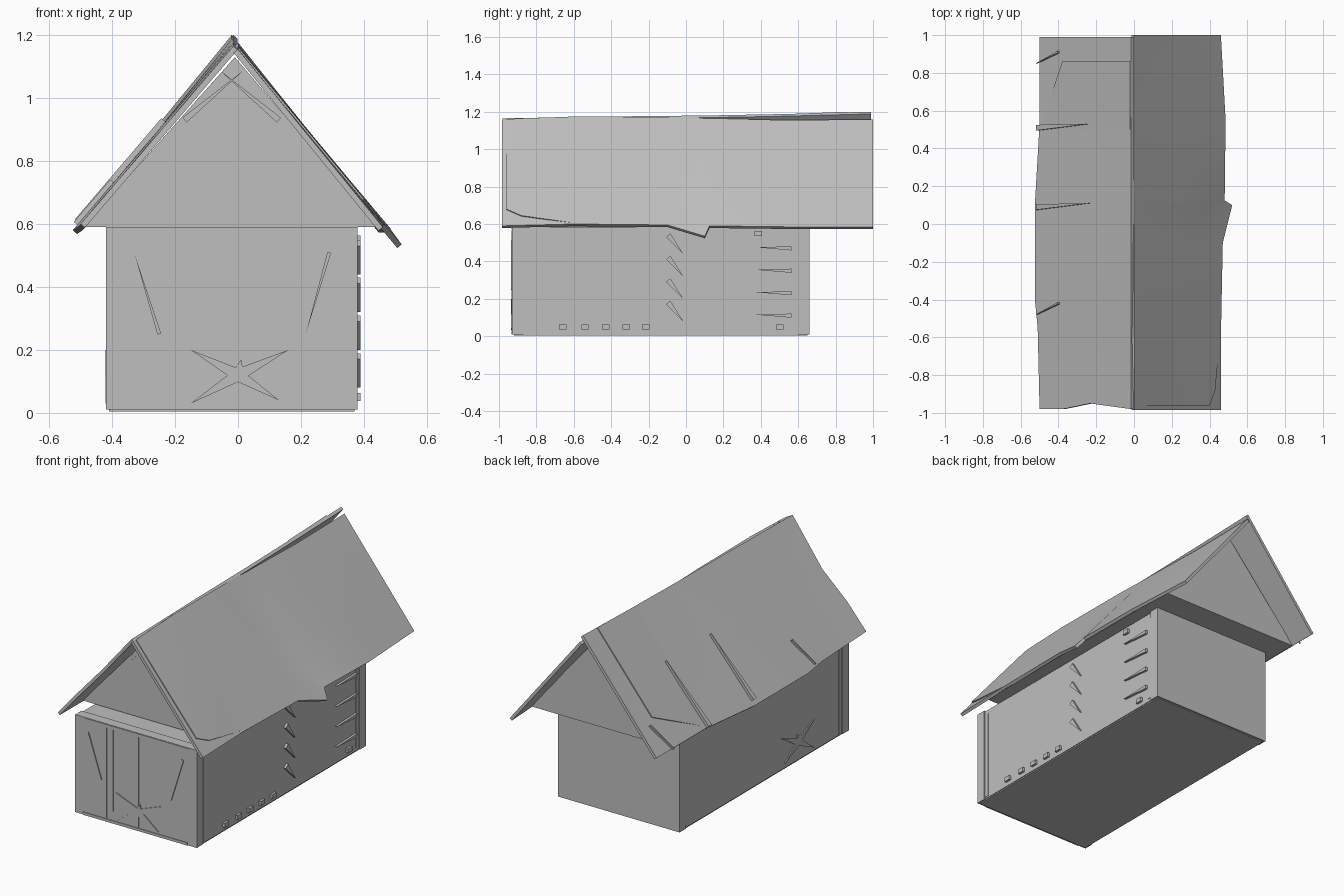
import bpy, bmesh
from mathutils import Vector

cube = bpy.data.objects.get("Cube")
if cube:
    bpy.data.objects.remove(cube, do_unlink=True)

# Single plain grey
GREY = (0.52, 0.52, 0.52, 1)
grey = bpy.data.materials.new("plain grey")
grey.use_nodes = True
grey.diffuse_color = GREY
grey.node_tree.nodes["Principled BSDF"].inputs["Base Color"].default_value = GREY


def add_object(name, bm):
    mesh = bpy.data.meshes.new(name)
    bm.to_mesh(mesh)
    bm.free()
    mesh.materials.append(grey)
    obj = bpy.data.objects.new(name, mesh)
    bpy.context.collection.objects.link(obj)
    return obj


def prism(name, points, offset):
    """Extrude a flat outline along an offset into a closed solid."""
    bm = bmesh.new()
    face = bm.faces.new([bm.verts.new(p) for p in points])
    new = bmesh.ops.extrude_face_region(bm, geom=[face])["geom"]
    verts = [g for g in new if isinstance(g, bmesh.types.BMVert)]
    bmesh.ops.translate(bm, verts=verts, vec=offset)
    bmesh.ops.recalc_face_normals(bm, faces=bm.faces)
    return add_object(name, bm)


def box(name, x0, x1, y0, y1, z0, z1):
    return prism(name, [(x0, y0, z0), (x1, y0, z0), (x1, y1, z0), (x0, y1, z0)],
                 (0, 0, z1 - z0))


# Each surface maps 2D drawing positions to 3D, with an outward direction
SURFACES = {
    "front": (lambda u, v: (u, -0.929, v), Vector((0, -1, 0))),
    "gable": (lambda u, v: (u, -0.759, v), Vector((0, -1, 0))),
    "right": (lambda u, v: (0.374, u, v), Vector((1, 0, 0))),
    "left": (lambda u, v: (-0.414, u, v), Vector((-1, 0, 0))),
    "roof": (lambda u, v: (-0.02 - 0.5 * v, u, 1.17 - 0.585 * v),
             Vector((-0.76, 0, 0.65))),
}


def plate(name, surface, points, depth=0.007):
    place, out = SURFACES[surface]
    return prism(name, [place(*p) for p in points], out * depth)


def sliver(name, surface, start, end, width, depth=0.007):
    """Tapered splinter, wide at the start and pointed at the end."""
    a, b = Vector(start), Vector(end)
    d = (b - a).normalized()
    side = Vector((-d.y, d.x)) * width / 2
    return plate(name, surface, [a + side, b, a - side], depth)


def strip(name, surface, u0, u1, v0, v1, depth=0.005):
    return plate(name, surface, [(u0, v0), (u1, v0), (u1, v1), (u0, v1)], depth)


# Body: floor, recessed hall, end walls
box("floor", -0.41, 0.37, -0.92, 0.65, 0.005, 0.03)
box("hall", -0.415, 0.375, -0.9, 0.63, 0.012, 0.585)
box("front_wall", -0.42, 0.38, -0.93, -0.87, 0.01, 0.59)
box("back_wall", -0.42, 0.38, 0.6, 0.66, 0.01, 0.59)

# Solid attic between the roof sheets
prism("attic", [(-0.49, -0.76, 0.59), (0.45, -0.76, 0.59), (-0.01, -0.76, 1.13)],
      (0, 1.58, 0))


def roof_sheet(name, side, ridge_x, stations, thickness=0.018, dent=0.0):
    """Sheet from ridge to eave; stations are (y, eave x, eave z, ridge z)."""
    bm = bmesh.new()
    rows = []
    for i, (y, ex, ez, rz) in enumerate(stations):
        ridge, eave = Vector((ridge_x, y, rz)), Vector((ex, y, ez))
        row = [ridge.lerp(eave, t) for t in (0, 0.45, 0.75, 1)]
        if i == 0:
            row[1].y += dent
        rows.append([bm.verts.new(p) for p in row])
    for r0, r1 in zip(rows, rows[1:]):
        for j in range(len(r0) - 1):
            quad = [r0[j], r0[j + 1], r1[j + 1], r1[j]]
            bm.faces.new(quad if side > 0 else quad[::-1])
    obj = add_object(name, bm)
    mod = obj.modifiers.new("thickness", 'SOLIDIFY')
    mod.thickness = thickness
    mod.offset = -1
    bpy.ops.object.select_all(action='DESELECT')
    obj.select_set(True)
    bpy.context.view_layer.objects.active = obj
    bpy.ops.object.modifier_apply(modifier=mod.name)
    bpy.ops.object.shade_smooth_by_angle(angle=0.5)
    return obj


# Crumpled roof with a torn tip on the right eave
roof_sheet("right_roof", 1, 0.0, [
    (-0.985, 0.46, 0.59, 1.155), (-0.6, 0.46, 0.6, 1.175), (-0.1, 0.47, 0.595, 1.172),
    (0.1, 0.52, 0.535, 1.165), (0.125, 0.48, 0.59, 1.165),
    (0.55, 0.485, 0.585, 1.155), (1.0, 0.46, 0.585, 1.16)])
roof_sheet("left_roof", -1, -0.015, [
    (-0.98, -0.5, 0.6, 1.165), (-0.55, -0.51, 0.59, 1.172), (-0.4, -0.525, 0.58, 1.175),
    (0.1, -0.525, 0.58, 1.18), (0.53, -0.5, 0.6, 1.188), (0.99, -0.5, 0.6, 1.2)],
    dent=0.03)

# Loose layers lifting at the roof ends
roof_sheet("right_roof_flap", 1, 0.002, [
    (-0.96, 0.4, 0.68, 1.16), (-0.88, 0.43, 0.645, 1.165), (-0.6, 0.455, 0.606, 1.174)],
    0.006)
roof_sheet("left_roof_flap", -1, -0.02, [
    (0.5, -0.5, 0.598, 1.186), (0.86, -0.38, 0.762, 1.2)], 0.006)

# Splinters standing on the left roof
for i, (y, top, low) in enumerate([(0.1, 0.42, 0.97), (0.52, 0.42, 0.97)]):
    sliver(f"roof_splinter_{i}", "roof", (y - 0.01, low), (y + 0.01, top), 0.03, 0.018)
for i, y in enumerate((0.91, -0.42)):
    sliver(f"roof_scratch_{i}", "roof", (y, 0.75), (y - 0.06, 0.98), 0.01, 0.015)

# Front wall planks, bands and scratches
strip("front_bottom_band", "front", -0.37, 0.32, 0.01, 0.026)
strip("front_top_band", "front", -0.35, 0.33, 0.57, 0.588)
for i, (x, low) in enumerate([(-0.213, 0.03), (-0.171, 0.08), (-0.003, 0.03)]):
    strip(f"front_plank_seam_{i}", "front", x - 0.002, x + 0.002, low, 0.565)
sliver("front_scratch_left", "front", (-0.25, 0.25), (-0.33, 0.51), 0.012)
sliver("front_scratch_right", "front", (0.29, 0.51), (0.215, 0.25), 0.012)
for s in (-1, 1):
    sliver(f"gable_brace_{s}", "gable", (-0.02 + s * 0.15, 0.93), (-0.02 - s * 0.04, 1.09), 0.02)
strip("gable_seam", "gable", 0.225, 0.229, 0.62, 0.82)

# Star shaped cracks on the front and left walls
ARMS = [(0.16, 0.08), (-0.15, 0.08), (0.13, -0.08), (-0.15, -0.09), (0.01, 0.05)]
for wall, cu, cv in (("front", 0.0, 0.12), ("left", -0.46, 0.12)):
    for i, (du, dv) in enumerate(ARMS):
        sliver(f"{wall}_star_arm_{i}", wall, (cu, cv), (cu + du, cv + dv), 0.04)

# Side wall splinters, trim and little windows
for i in range(4):
    z = 0.54 - 0.12 * i
    sliver(f"slanted_splinter_{i}", "right", (-0.095, z), (-0.015, z - 0.1), 0.03, 0.015)
    sliver(f"level_splinter_{i}", "right", (0.565, z - 0.07), (0.375, z - 0.065), 0.022, 0.015)
for i, (y, z) in enumerate([(-0.66, 0.05), (-0.54, 0.05), (-0.43, 0.05), (-0.32, 0.05),
                            (-0.215, 0.05), (0.5, 0.05), (0.385, 0.55)]):
    strip(f"vent_{i}", "right", y - 0.02, y + 0.02, z - 0.013, z + 0.013, 0.015)
for wall in ("right", "left"):
    strip(f"{wall}_front_trim", wall, -0.865, -0.84, 0.02, 0.56, 0.004)
    strip(f"{wall}_back_trim", wall, 0.57, 0.595, 0.03, 0.55, 0.004)
